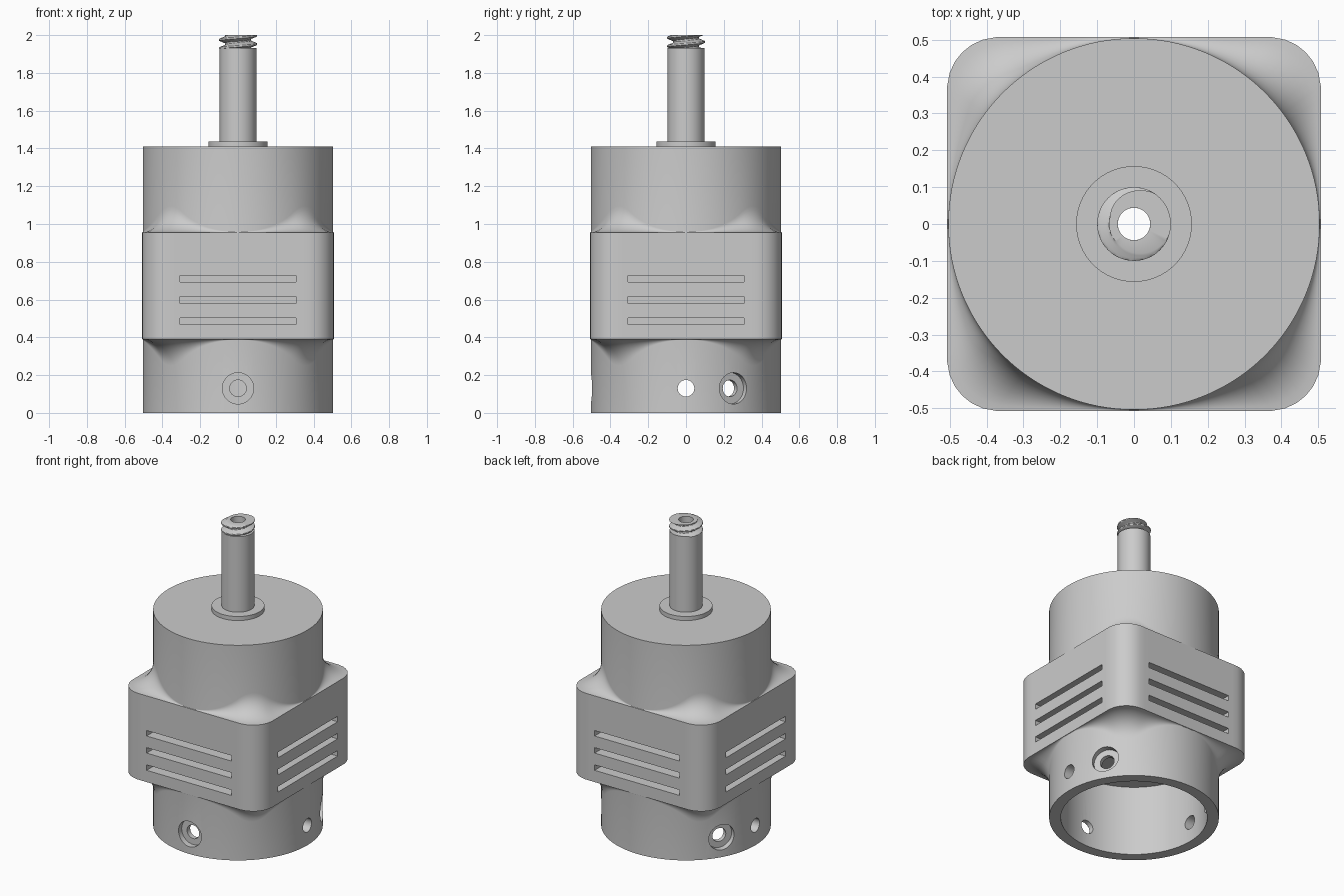
import bpy, bmesh, math
from math import sin, cos, pi, tau, sqrt
from mathutils import Matrix

if "Cube" in bpy.data.objects:
    bpy.data.objects.remove(bpy.data.objects["Cube"])

grey = bpy.data.materials.new("light_grey")
grey.diffuse_color = (0.6, 0.6, 0.6, 1)
grey.use_nodes = True
grey.node_tree.nodes["Principled BSDF"].inputs["Base Color"].default_value = grey.diffuse_color

HALF, CORNER, RAD = 0.507, 0.14, 0.504
BORE = 0.044
SEG = 128


def make_object(name, bm):
    bmesh.ops.recalc_face_normals(bm, faces=bm.faces)
    me = bpy.data.meshes.new(name)
    bm.to_mesh(me)
    bm.free()
    me.materials.append(grey)
    ob = bpy.data.objects.new(name, me)
    bpy.context.collection.objects.link(ob)
    return ob


def smooth(ob, angle=35):
    bpy.ops.object.select_all(action='DESELECT')
    ob.select_set(True)
    bpy.context.view_layer.objects.active = ob
    bpy.ops.object.shade_smooth_by_angle(angle=math.radians(angle))


def loft(name, rows, seg, closed):
    """Skin rows of (radius, z) functions of angle; closed joins last row to first."""
    bm = bmesh.new()
    rings = []
    for row in rows:
        ring = []
        for i in range(seg):
            t = tau * i / seg
            r, z = row(t)
            ring.append(bm.verts.new((r * cos(t), r * sin(t), z)))
        rings.append(ring)
    pairs = list(zip(rings, rings[1:]))
    if closed:
        pairs.append((rings[-1], rings[0]))
    else:
        bm.faces.new(rings[0])
        bm.faces.new(rings[-1])
    for a, b in pairs:
        for i in range(seg):
            j = (i + 1) % seg
            bm.faces.new((a[i], a[j], b[j], b[i]))
    return make_object(name, bm)


def square_radius(t):
    """Distance from the axis to the rounded square outline."""
    a = t % (pi / 2)
    a = min(a, pi / 2 - a)
    c = HALF - CORNER
    if HALF * math.tan(a) <= c:
        return HALF / cos(a)
    b = c * (cos(a) + sin(a))
    return b + sqrt(b * b - 2 * c * c + CORNER ** 2)


def cove(base, sign, a):
    """Row of the concave blend between the round and the square section."""
    def row(t):
        rs = square_radius(t)
        over = rs - RAD
        return rs - over * cos(a), base + sign * 0.9 * over * (1 - sin(a))
    return row


# housing: round ends blended into a rounded square middle
N = 10
arc = [pi / 2 * k / N for k in range(N + 1)]
rows = [lambda t: (RAD, 0.0)]
rows += [cove(0.39, -1, a) for a in arc]
rows += [cove(0.955, 1, a) for a in reversed(arc)]
rows += [lambda t: (RAD, 1.41)]
housing = loft("housing", rows, SEG, False)


def cylinder_cutter(name, radius, start, end, angle=None, z=0.0, seg=32):
    """Upright cylinder, or a radial one when an angle is given."""
    bm = bmesh.new()
    bmesh.ops.create_cone(bm, cap_ends=True, segments=seg, radius1=radius,
                          radius2=radius, depth=end - start)
    bmesh.ops.translate(bm, verts=bm.verts, vec=(0, 0, (start + end) / 2))
    if angle is not None:
        m = (Matrix.Translation((0, 0, z)) @ Matrix.Rotation(angle, 4, 'Z')
             @ Matrix.Rotation(pi / 2, 4, 'Y'))
        bmesh.ops.transform(bm, matrix=m, verts=bm.verts)
    return make_object(name, bm)


def slot_cutter(angle, z):
    bm = bmesh.new()
    m = (Matrix.Rotation(angle, 4, 'Z') @ Matrix.Translation((0.515, 0, z))
         @ Matrix.Diagonal((0.17, 0.615, 0.036, 1)))
    bmesh.ops.create_cube(bm, size=1, matrix=m)
    return make_object("slot_cutter", bm)


# bottom socket and axial bore
cutters = [cylinder_cutter("socket_cutter", 0.435, -0.1, 0.46, seg=96),
           cylinder_cutter("bore_cutter", BORE, 0.4, 1.6)]
# three counterbored screw holes
for deg in (30, 150, 270):
    a = math.radians(deg)
    cutters.append(cylinder_cutter("screw_cutter", BORE, 0.3, 0.55, a, 0.13))
    cutters.append(cylinder_cutter("counterbore_cutter", 0.083, 0.465, 0.6, a, 0.13))
# two plain cross holes
for a in (0, pi):
    cutters.append(cylinder_cutter("cross_hole_cutter", BORE, 0.3, 0.6, a, 0.13))
# three vent slots per side
for k in range(4):
    for z in (0.485, 0.598, 0.71):
        cutters.append(slot_cutter(k * pi / 2, z))

bpy.context.view_layer.objects.active = housing
for c in cutters:
    mod = housing.modifiers.new("cut", 'BOOLEAN')
    mod.operation = 'DIFFERENCE'
    mod.solver = 'EXACT'
    mod.object = c
    bpy.ops.object.modifier_apply(modifier=mod.name)
for c in cutters:
    bpy.data.objects.remove(c)
smooth(housing)


def fixed(r, z):
    return lambda t: (r, z)


# hollow shaft with a collar at its foot
profile = [(BORE, 1.405), (0.157, 1.405), (0.157, 1.437), (0.097, 1.437),
           (0.097, 1.932), (BORE, 1.932)]
smooth(loft("shaft", [fixed(r, z) for r, z in profile], 64, True))


# helical thread on the shaft tip
PITCH = 0.045


def thread(z):
    def row(t):
        p = ((z - 1.93) / PITCH - t / tau) % 1.0
        ridge = min(1.0, max(0.0, 1.35 - abs(p - 0.5) * 3.4))
        return 0.068 + 0.032 * ridge, z
    return row


M = 28
rows = [fixed(BORE, 1.93)]
rows += [thread(1.93 + 0.07 * k / M) for k in range(M + 1)]
rows += [fixed(BORE, 2.0)]
smooth(loft("thread", rows, 64, True), 40)
